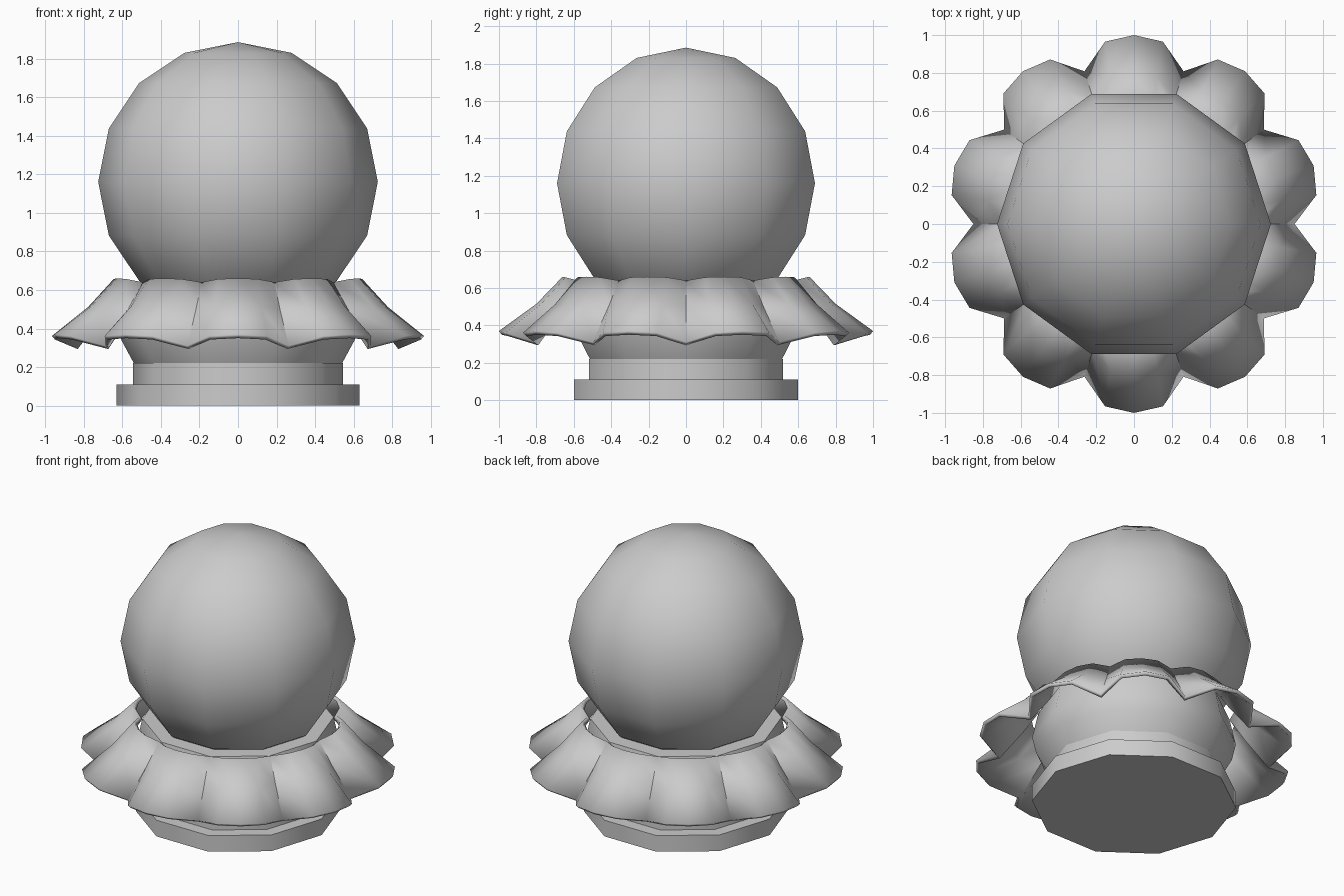
import bpy, bmesh, math

if "Cube" in bpy.data.objects:
    bpy.data.objects.remove(bpy.data.objects["Cube"])

SIDES = 10


def skin(name, rings):
    """Join rings of points (listed top to bottom) into a smooth-shaded tube."""
    bm = bmesh.new()
    rows = [[bm.verts.new(p) for p in ring] for ring in rings]
    n = len(rows[0])
    for up, low in zip(rows, rows[1:]):
        for i in range(n):
            j = (i + 1) % n
            bm.faces.new((up[i], low[i], low[j], up[j]))
    bmesh.ops.remove_doubles(bm, verts=bm.verts, dist=1e-5)
    mesh = bpy.data.meshes.new(name)
    bm.to_mesh(mesh)
    bm.free()
    ob = bpy.data.objects.new(name, mesh)
    bpy.context.collection.objects.link(ob)
    bpy.ops.object.select_all(action='DESELECT')
    ob.select_set(True)
    bpy.context.view_layer.objects.active = ob
    bpy.ops.object.shade_smooth_by_angle(angle=math.radians(40))
    return ob


def polar(r, a, z):
    return (r * math.cos(a), r * math.sin(a), z)


def lathe(name, profile):
    return skin(name, [[polar(r, math.tau * i / SIDES, z) for i in range(SIDES)]
                       for r, z in profile])


# Globe: ten segments, eight rings
R, CZ = 0.725, 1.16
lathe("globe", [(R * math.sin(math.pi * k / 8), CZ + R * math.cos(math.pi * k / 8))
                for k in range(9)])

# Stepped base with a flared cup that holds the globe
lathe("base_plinth", [(0, 0.11), (0.63, 0.11), (0.63, 0), (0, 0)])
lathe("base_step", [(0, 0.22), (0.545, 0.22), (0.545, 0.10), (0, 0.10)])
lathe("base_cup", [(0, 0.63), (0.59, 0.63), (0.63, 0.45), (0.605, 0.34),
                   (0.54, 0.22), (0, 0.22)])

# Scalloped ruffle: ten petals, four points each, valleys every 36 degrees
WAVE = [0, 0.85, 1, 0.85]
# (valley radius, petal radius, valley height, petal height)
ROWS = [(0.61, 0.66, 0.64, 0.66), (0.705, 0.80, 0.50, 0.515), (0.85, 1.0, 0.31, 0.37)]
rings = []
for r0, r1, z0, z1 in ROWS:
    ring = []
    for i in range(SIDES * 4):
        w = WAVE[i % 4]
        ring.append(polar(r0 + (r1 - r0) * w, math.tau * i / (SIDES * 4), z0 + (z1 - z0) * w))
    rings.append(ring)
ruffle = skin("ruffle", rings)
solid = ruffle.modifiers.new("thickness", 'SOLIDIFY')
solid.thickness = 0.025
solid.offset = -1
